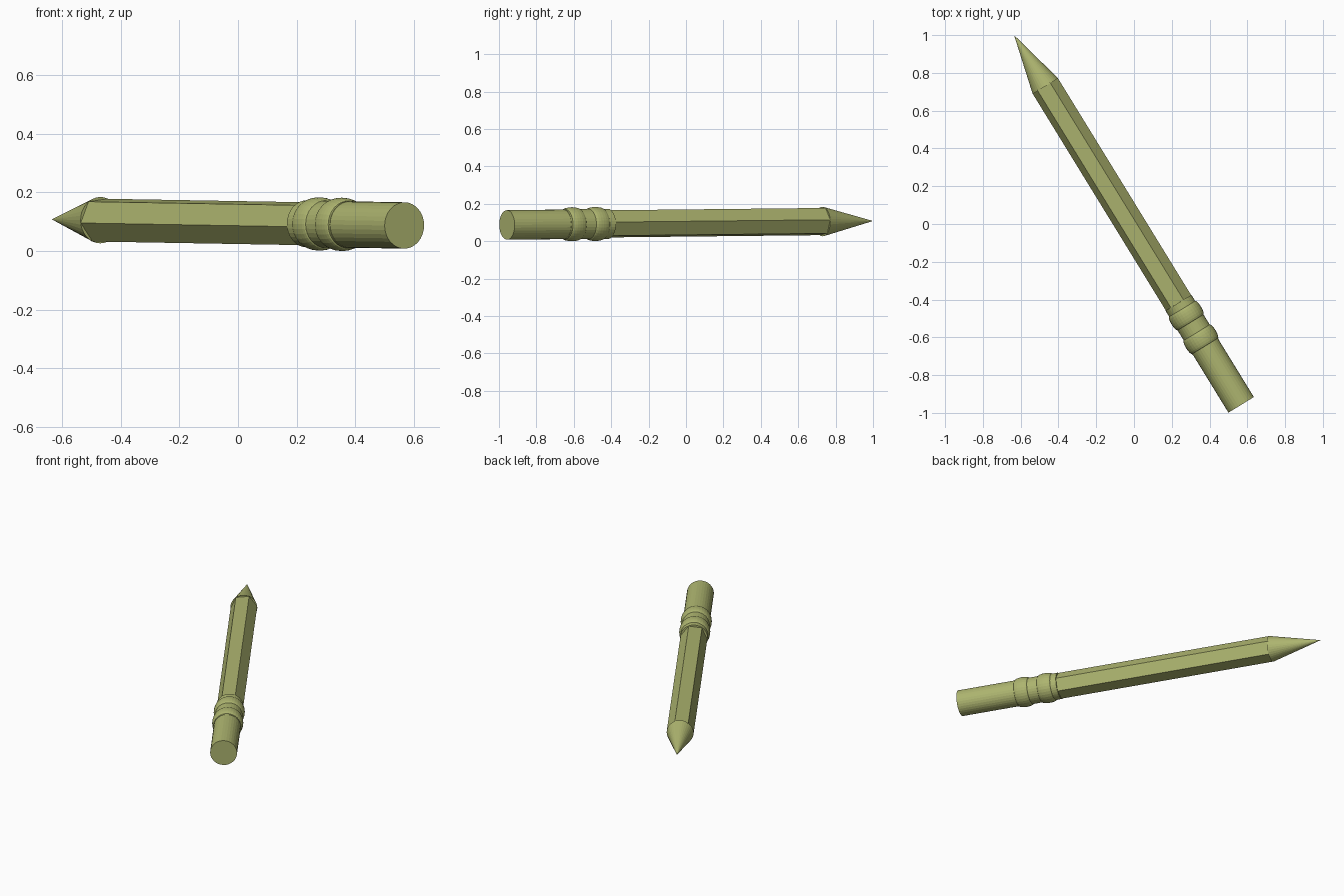
import bpy, bmesh, math
from mathutils import Matrix, Vector

if "Cube" in bpy.data.objects:
    bpy.data.objects.remove(bpy.data.objects["Cube"])

# Pencil axis: from the eraser end to the tip, with a sideways and an upward direction
END = Vector((0.567, -0.957, 0.087))
TIP = Vector((-0.635, 1.0, 0.108))
axis = (TIP - END).normalized()
side = axis.cross(Vector((0, 0, -1))).normalized()
up = axis.cross(side)
LENGTH = (TIP - END).length
frame = Matrix((side, up, axis)).transposed().to_4x4()
frame.translation = END

mat = bpy.data.materials.new("olive")
mat.diffuse_color = (0.42, 0.46, 0.16, 1)
mat.use_nodes = True
mat.node_tree.nodes["Principled BSDF"].inputs["Base Color"].default_value = mat.diffuse_color


def lathe(name, profile, sides, turn=0.0):
    """Closed turned part from (radius, distance along axis) points."""
    bm = bmesh.new()
    rings = []
    for r, t in profile:
        if r == 0:
            rings.append([bm.verts.new((0, 0, t))] * sides)
        else:
            angles = [turn + 2 * math.pi * i / sides for i in range(sides)]
            rings.append([bm.verts.new((r * math.cos(a), r * math.sin(a), t)) for a in angles])
    for lo, hi in zip(rings, rings[1:]):
        for i in range(sides):
            j = (i + 1) % sides
            corners = list(dict.fromkeys((lo[i], lo[j], hi[j], hi[i])))
            bm.faces.new(corners)
    for ring, radius in ((rings[0], profile[0][0]), (rings[-1], profile[-1][0])):
        if radius > 0:
            bm.faces.new(ring)
    bmesh.ops.recalc_face_normals(bm, faces=bm.faces)
    bm.transform(frame)
    mesh = bpy.data.meshes.new(name)
    bm.to_mesh(mesh)
    bm.free()
    mesh.materials.append(mat)
    obj = bpy.data.objects.new(name, mesh)
    bpy.context.collection.objects.link(obj)
    return obj


# Hexagonal wooden body, slightly rolled
lathe("body", [(0.079, 0.60), (0.079, 1.985)], 6, math.radians(-7))

# Sharpened cone and lead point
lead = LENGTH - 0.07
base = 1.98
lead_r = 0.079 * 0.07 / (LENGTH - base)
lathe("sharpened_wood", [(0.079, base), (lead_r, lead)], 32)
lathe("lead", [(lead_r, lead), (0, LENGTH)], 32)

# Eraser
lathe("eraser", [(0.079, 0), (0.079, 0.37)], 32)

# Ferrule sleeve with two rounded rings
profile = [(0.0805, 0.355)]
for centre in (0.407, 0.554):
    for k in range(9):
        a = math.pi * k / 8
        profile.append((0.0805 + 0.0105 * math.sin(a), centre - 0.042 * math.cos(a)))
profile.append((0.0805, 0.634))
lathe("ferrule", profile, 32)
